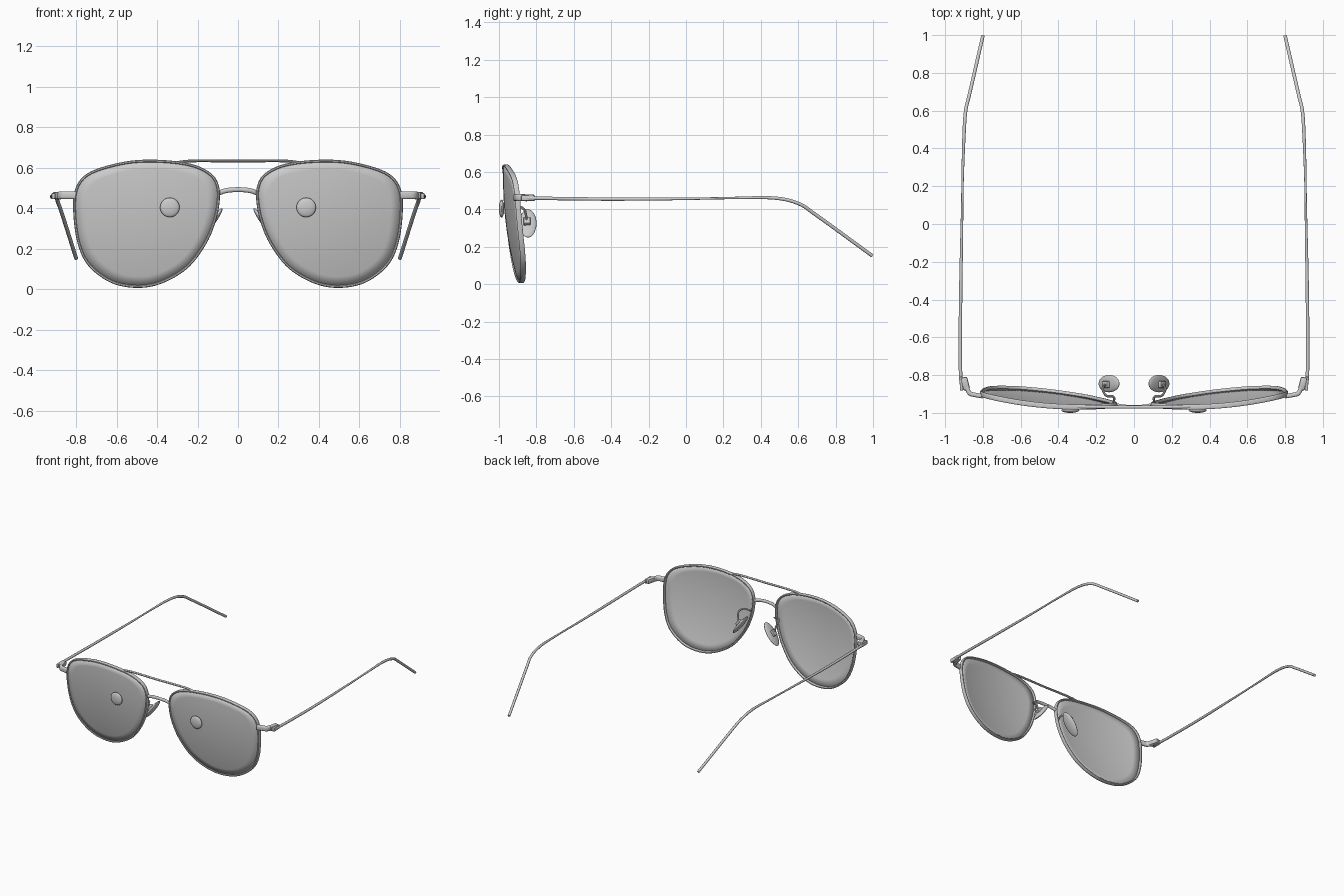
import bpy, bmesh, math
from mathutils import Vector, Matrix

if "Cube" in bpy.data.objects:
    bpy.data.objects.remove(bpy.data.objects["Cube"])


def finish(name, bm, mirror=True, angle=40):
    bmesh.ops.recalc_face_normals(bm, faces=bm.faces)
    me = bpy.data.meshes.new(name)
    bm.to_mesh(me)
    bm.free()
    ob = bpy.data.objects.new(name, me)
    bpy.context.collection.objects.link(ob)
    bpy.context.view_layer.objects.active = ob
    bpy.ops.object.select_all(action='DESELECT')
    ob.select_set(True)
    bpy.ops.object.shade_smooth_by_angle(angle=math.radians(angle))
    if mirror:
        ob.modifiers.new("mirror", 'MIRROR').use_mirror_merge = False
    return ob


def spline(pts, steps, closed=False):
    """Catmull-Rom curve through the given points."""
    p = [Vector(q) for q in pts]
    n = len(p)
    get = (lambda i: p[i % n]) if closed else (lambda i: p[max(0, min(n - 1, i))])
    out = []
    for i in range(n if closed else n - 1):
        a, b, c, d = (get(i + j) for j in (-1, 0, 1, 2))
        for s in range(steps):
            t = s / steps
            out.append(0.5 * (2 * b + (c - a) * t + (2 * a - 5 * b + 4 * c - d) * t * t
                              + (3 * b - a - 3 * c + d) * t ** 3))
    return out if closed else out + [p[-1]]


def sweep(name, path, w, h, up=(0, 0, 1), closed=False, sides=10, power=1.0,
          scale=lambda t: 1, mirror=True):
    """Sweep a rounded section (half width w, half height h along up)."""
    bm = bmesh.new()
    up, n, rings = Vector(up), len(path), []
    for i, c in enumerate(path):
        nxt = path[(i + 1) % n] if closed else path[min(i + 1, n - 1)]
        prv = path[i - 1] if closed else path[max(i - 1, 0)]
        t = (nxt - prv).normalized()
        u = t.cross(up).normalized()
        v = u.cross(t)
        k, ring = scale(i / (n - 1)), []
        for j in range(sides):
            a = 2 * math.pi * (j + 0.5) / sides
            x, y = (math.copysign(abs(q) ** power, q) for q in (math.cos(a), math.sin(a)))
            ring.append(bm.verts.new(c + k * (u * w * x + v * h * y)))
        rings.append(ring)
    for i in range(n if closed else n - 1):
        a, b = rings[i], rings[(i + 1) % n]
        for j in range(sides):
            m = (j + 1) % sides
            bm.faces.new((a[j], a[m], b[m], b[j]))
    if not closed:
        bm.faces.new(rings[0])
        bm.faces.new(rings[-1])
    return finish(name, bm, mirror)


def block(name, loc, size, rot=Matrix.Identity(4), bevel=0.006):
    bm = bmesh.new()
    bmesh.ops.create_cube(bm, size=1)
    bmesh.ops.scale(bm, vec=size, verts=bm.verts)
    bmesh.ops.bevel(bm, geom=bm.edges[:], offset=bevel, segments=2, affect='EDGES', profile=0.5)
    bmesh.ops.transform(bm, matrix=Matrix.Translation(loc) @ rot, verts=bm.verts)
    return finish(name, bm)


def ellipsoid(name, loc, radii, rot=Matrix.Identity(4)):
    bm = bmesh.new()
    bmesh.ops.create_uvsphere(bm, u_segments=28, v_segments=16, radius=1)
    bmesh.ops.scale(bm, vec=radii, verts=bm.verts)
    bmesh.ops.transform(bm, matrix=Matrix.Translation(loc) @ rot, verts=bm.verts)
    return finish(name, bm)


def lens_y(x, z):
    return -0.97 + 0.26 * ((x - 0.3) ** 2 + (z - 0.56) ** 2)


# lens outline seen from the front
outline = [(.10, .505), (.137, .567), (.23, .612), (.38, .632), (.53, .628), (.675, .595),
           (.76, .552), (.802, .48), (.807, .37), (.787, .23), (.735, .12), (.626, .038),
           (.50, .013), (.38, .034), (.256, .106), (.17, .215), (.122, .32), (.099, .42)]
flat = spline([(x, 0, z) for x, z in outline], 6, True)
rim_path = [Vector((p.x, lens_y(p.x, p.z), p.z)) for p in flat]
sweep("rim", rim_path, 0.007, 0.014, up=(0, 1, 0), closed=True, sides=12, power=0.6)

# curved lens with thickness
bm = bmesh.new()
cx, cz = 0.45, 0.35
rings = []
for f in (1, .85, .7, .55, .4, .25, .1):
    ring = []
    for p in flat:
        x, z = cx + (p.x - cx) * f, cz + (p.z - cz) * f
        ring.append(bm.verts.new((x, lens_y(x, z) - 0.004, z)))
    rings.append(ring)
for a, b in zip(rings, rings[1:]):
    for j in range(len(a)):
        m = (j + 1) % len(a)
        bm.faces.new((a[j], a[m], b[m], b[j]))
bm.faces.new(rings[-1])
lens = finish("lens", bm)
solid = lens.modifiers.new("thickness", 'SOLIDIFY')
solid.thickness, solid.offset = 0.008, 0

# small round disc in front of each lens
ellipsoid("lens_disc", (.337, -.986, .404), (.048, .014, .048))

# bridge and top bar
sweep("bridge", spline([(-.102, -.955, .472), (-.06, -.964, .487), (0, -.967, .492),
                        (.06, -.964, .487), (.102, -.955, .472)], 6), 0.009, 0.012, mirror=False)
sweep("top_bar", spline([(-.31, -.966, .624), (-.22, -.968, .634), (0, -.969, .633),
                         (.22, -.968, .634), (.31, -.966, .624)], 6), 0.009, 0.007, mirror=False)

# end pieces and hinges
sweep("end_piece", spline([(.80, -.912, .463), (.84, -.905, .464), (.867, -.898, .464),
                           (.88, -.878, .463), (.888, -.85, .462)], 5), 0.012, 0.019, power=0.6, sides=12)
block("hinge", (.893, -.845, .463), (.036, .07, .036), Matrix.Rotation(math.radians(-14), 4, 'Z'), .009)
block("temple_joint", (.913, -.845, .46), (.018, .075, .03))

# temples bending down and in behind the ears
temple = spline([(.914, -.85, .46), (.919, -.75, .459), (.918, -.4, .455), (.911, 0, .457),
                 (.907, .25, .461), (.9, .47, .461), (.891, .6, .432), (.868, .7, .367),
                 (.80, .996, .152)], 8)
sweep("temple", temple, .0095, .0095, sides=12,
      scale=lambda t: 1 - 0.35 * math.exp(-((t - 0.45) / 0.13) ** 2))

# nose pads, tilted, with wire arms and mounts
tilt = Matrix.Rotation(math.radians(-36), 4, 'Y')
ellipsoid("nose_pad", (.132, -.845, .325), (.015, .046, .092), tilt)
block("pad_mount", (.148, -.85, .337), (.024, .036, .045), tilt, .005)
sweep("pad_arm", spline([(.108, -.95, .395), (.108, -.915, .417), (.145, -.91, .42),
                         (.163, -.885, .413), (.163, -.862, .395), (.152, -.852, .345)], 5),
      .0065, .0065, up=(.3, .5, .8), sides=8)
